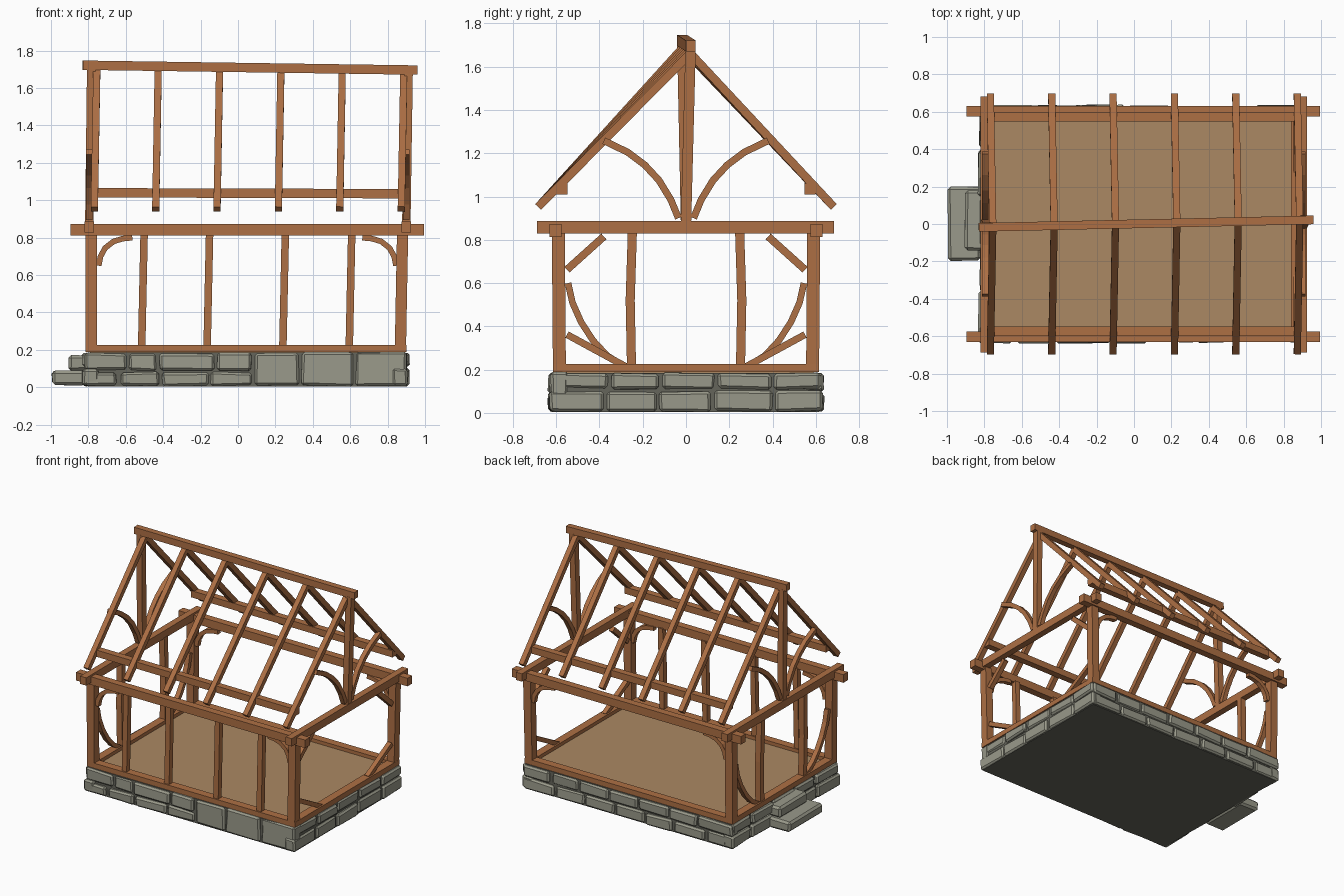
import bpy, bmesh, random
from mathutils import Vector

random.seed(4)
cube = bpy.data.objects.get("Cube")
if cube:
    bpy.data.objects.remove(cube)


def material(name, r, g, b):
    m = bpy.data.materials.new(name)
    m.use_nodes = True
    m.diffuse_color = (r, g, b, 1)
    m.node_tree.nodes["Principled BSDF"].inputs["Base Color"].default_value = (r, g, b, 1)
    return m


WOOD = material("timber_brown", 0.42, 0.16, 0.058)
FLOOR = material("floor_tan", 0.41, 0.25, 0.125)
STONE = material("stone_grey", 0.32, 0.32, 0.255)
MORTAR = material("dark_mortar", 0.13, 0.13, 0.105)
X, Y, Z = Vector((1, 0, 0)), Vector((0, 1, 0)), Vector((0, 0, 1))


def finish(name, bm, mat):
    bmesh.ops.recalc_face_normals(bm, faces=bm.faces)
    mesh = bpy.data.meshes.new(name)
    bm.to_mesh(mesh)
    bm.free()
    mesh.materials.append(mat)
    obj = bpy.data.objects.new(name, mesh)
    bpy.context.collection.objects.link(obj)


def timber(name, points, side, width, depth):
    """Sweep a rectangle along a path; width lies along the side axis."""
    pts = [Vector(p) for p in points]
    bm = bmesh.new()
    rings = []
    for i, p in enumerate(pts):
        tangent = (pts[min(i + 1, len(pts) - 1)] - pts[max(i - 1, 0)]).normalized()
        s = (side - tangent * side.dot(tangent)).normalized() * width / 2
        n = s.cross(tangent).normalized() * depth / 2
        rings.append([bm.verts.new(p + o) for o in (s + n, s - n, -s - n, -s + n)])
    for a, b in zip(rings, rings[1:]):
        for k in range(4):
            bm.faces.new((a[k], a[(k + 1) % 4], b[(k + 1) % 4], b[k]))
    bm.faces.new(rings[0])
    bm.faces.new(rings[-1])
    finish(name, bm, WOOD)


def block(name, lo, hi, mat, bevel=0, jitter=0):
    """Box between two corners, optionally roughened and chamfered."""
    bm = bmesh.new()
    bmesh.ops.create_cube(bm, size=1)
    for v in bm.verts:
        for k in range(3):
            v.co[k] = (lo[k] if v.co[k] < 0 else hi[k]) + random.uniform(-jitter, jitter)
        v.co.z = max(v.co.z, 0.004)
    if bevel:
        bmesh.ops.bevel(bm, geom=bm.edges[:], offset=bevel, segments=1, affect='EDGES')
    finish(name, bm, mat)


# Foundation core, floor
block("foundation_core", (-0.805, -0.615, 0), (0.895, 0.615, 0.185), MORTAR)
block("floor", (-0.79, -0.59, 0.185), (0.88, 0.59, 0.2), FLOOR)


# Rough stones: each wall is a list of rows (z range, joints along the wall)
def stone_wall(name, axis, face, rows):
    sign = 1 if face > 0 else -1
    for z0, z1, joints in rows:
        for a, b in zip(joints, joints[1:]):
            d = sorted((face - sign * 0.09, face - sign * random.uniform(0, 0.014)))
            gap = random.uniform(0.004, 0.012)
            lo, hi = (a + gap, d[0], z0), (b - gap, d[1], z1)
            if axis == 'y':
                lo, hi = (d[0], a + gap, z0), (d[1], b - gap, z1)
            block(name, lo, hi, STONE, 0.012, 0.005)


stone_wall("front_stone", 'x', -0.637, [
    (0.008, 0.08, (-0.83, -0.64, -0.41, -0.15, 0.08)),
    (0.09, 0.182, (-0.83, -0.59, -0.43, -0.12, 0.08)),
    (0.008, 0.185, (0.08, 0.335, 0.62, 0.91))])
stone_wall("back_stone", 'x', 0.637, [
    (0.008, 0.09, (-0.83, -0.6, -0.33, -0.1, 0.15, 0.4, 0.64, 0.91)),
    (0.1, 0.182, (-0.83, -0.53, -0.3, -0.04, 0.2, 0.45, 0.68, 0.91))])
for end, face in (("right", 0.917), ("left", -0.835)):
    stone_wall(end + "_stone", 'y', face, [
        (0.008, 0.1, (-0.64, -0.37, -0.13, 0.12, 0.41, 0.635)),
        (0.11, 0.183, (-0.62, -0.35, -0.12, 0.14, 0.4, 0.63))])
block("lower_step", (-0.995, -0.195, 0.01), (-0.82, 0.2, 0.088), STONE, 0.015, 0.004)
block("upper_step", (-0.905, -0.14, 0.09), (-0.79, 0.18, 0.17), STONE, 0.015, 0.004)

# Long walls: sill, wall plate, corner brackets, purlin
for s, wall in ((-1, "front"), (1, "back")):
    y = s * 0.585
    timber(wall + "_sill", [(-0.815, y, 0.207), (0.9, y, 0.207)], Y, 0.06, 0.038)
    timber(wall + "_plate", [(-0.895, s * 0.603, 0.842), (0.995, s * 0.603, 0.842)], Y, 0.055, 0.06)
    timber(wall + "_purlin", [(-0.77, s * 0.573, 1.04), (0.89, s * 0.573, 1.035)], Y, 0.05, 0.05)
    for x, d in ((-0.745, 1), (0.845, -1)):
        arc = ((0, 0.65), (0.01, 0.7), (0.035, 0.745), (0.08, 0.78), (0.13, 0.795), (0.18, 0.8))
        timber(wall + "_bracket", [(x + d * u, y, z) for u, z in arc], Y, 0.035, 0.03)
    for x0, x1 in ((-0.785, -0.785), (0.868, 0.88)):
        timber(wall + "_corner_post", [(x0, y, 0.19), (x1, s * 0.59, 0.83)], X, 0.06, 0.06)

# Front studs
for x in (-0.515, -0.165, 0.24, 0.595):
    timber("front_stud", [(x, -0.585, 0.22), (x + 0.013, -0.585, 0.82)], X, 0.04, 0.04)


# Ridge beam sags toward one end and runs slightly askew
def ridge(x):
    t = (x + 0.83) / 1.79
    return Vector((x, -0.018 + 0.04 * t, 1.722 - 0.026 * t))


timber("ridge_beam", [ridge(-0.83), ridge(0.96)], Y, 0.046, 0.05)

# Rafters
for x in (-0.768, -0.44, -0.112, 0.216, 0.544, 0.873):
    for s in (-1, 1):
        top = ridge(x + 0.013) - Z * 0.035
        timber("rafter", [top, (x, s * 0.683, 0.952)], X, 0.038, 0.038)

# End frames: sill, tie beam, king post, curved gable braces
for end, xs, xt, xk in (("left", -0.785, -0.795, -0.785), ("right", 0.87, 0.9, 0.912)):
    timber(end + "_sill", [(xs, -0.6, 0.207), (xs, 0.6, 0.207)], X, 0.06, 0.038)
    timber(end + "_tie_beam", [(xt, -0.688, 0.857), (xt, 0.683, 0.857)], X, 0.05, 0.058)
    top = ridge(xk) - Z * 0.02
    timber(end + "_king_post", [(xt, 0, 0.88), top], X, 0.045, 0.048)
    for s in (-1, 1):
        arc = ((0.035, 0.9), (0.07, 0.985), (0.125, 1.075), (0.19, 1.145), (0.27, 1.205), (0.38, 1.258))
        timber(end + "_gable_brace", [(xt, s * y, z) for y, z in arc], X, 0.034, 0.032)

# Left end: door studs with long curved braces; right end: short straight braces
for s in (-1, 1):
    timber("door_stud", [(-0.785, s * 0.252, 0.22), (-0.787, s * 0.258, 0.52),
                         (-0.79, s * 0.248, 0.835)], X, 0.045, 0.042)
    arc = ((0.545, 0.6), (0.525, 0.51), (0.485, 0.42), (0.43, 0.335), (0.365, 0.265), (0.28, 0.212))
    timber("left_curved_brace", [(-0.785, s * y, z) for y, z in arc], X, 0.035, 0.03)
    timber("right_lower_brace", [(0.87, s * 0.55, 0.362), (0.87, s * 0.28, 0.215)], X, 0.035, 0.032)
    timber("right_upper_brace", [(0.875, s * 0.55, 0.662), (0.877, s * 0.38, 0.815)], X, 0.035, 0.035)
